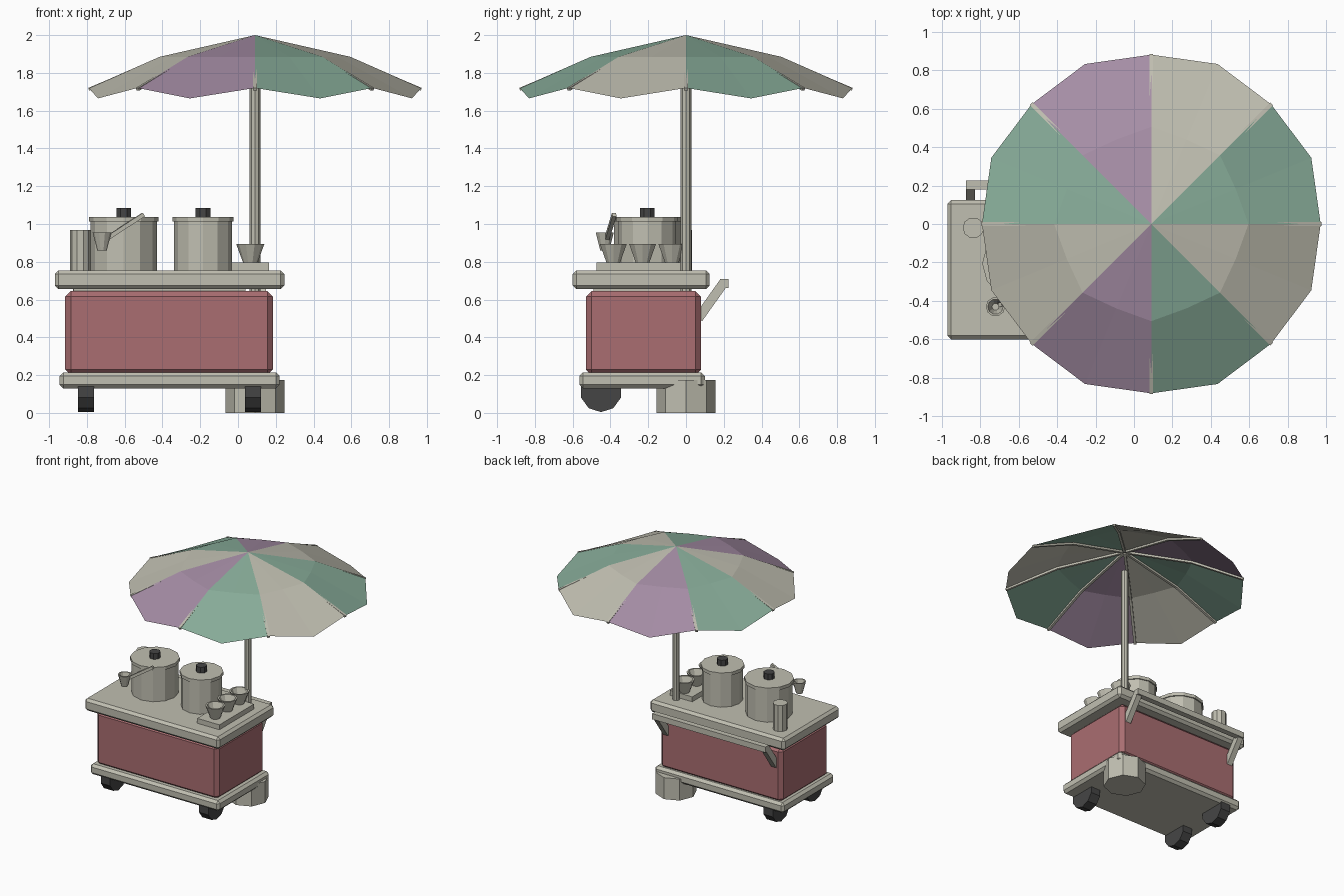
import bpy, bmesh, math
from mathutils import Vector

if "Cube" in bpy.data.objects:
    bpy.data.objects.remove(bpy.data.objects["Cube"])


def mat(name, rgb):
    m = bpy.data.materials.new(name)
    m.diffuse_color = (*rgb, 1)
    m.use_nodes = True
    m.node_tree.nodes["Principled BSDF"].inputs["Base Color"].default_value = m.diffuse_color
    return m


CREAM = mat("cream", (0.53, 0.52, 0.44))
RED = mat("dusty red", (0.40, 0.155, 0.165))
GREEN = mat("sage green", (0.245, 0.415, 0.32))
PURPLE = mat("muted purple", (0.375, 0.265, 0.375))
DARK = mat("charcoal", (0.06, 0.06, 0.06))


def finish(name, bm, *mats):
    bmesh.ops.recalc_face_normals(bm, faces=bm.faces)
    me = bpy.data.meshes.new(name)
    bm.to_mesh(me)
    bm.free()
    for m in mats:
        me.materials.append(m)
    ob = bpy.data.objects.new(name, me)
    bpy.context.collection.objects.link(ob)
    return ob


def box(name, lo, hi, m, bevel=0.0):
    bm = bmesh.new()
    bmesh.ops.create_cube(bm, size=1)
    for v in bm.verts:
        v.co = [lo[i] + (v.co[i] + 0.5) * (hi[i] - lo[i]) for i in range(3)]
    if bevel:
        bmesh.ops.bevel(bm, geom=bm.edges[:], offset=bevel, segments=1, affect='EDGES')
    return finish(name, bm, m)


def lathe(name, profile, sides, m, at, axis='Z', turn=0.0):
    """Revolve (radius, height) points; radius 0 closes to a point."""
    bm = bmesh.new()
    rings = []
    for r, h in profile:
        ring = []
        for i in range(sides if r else 1):
            a = turn + math.tau * i / sides
            p = (r * math.cos(a), r * math.sin(a), h)
            if axis == 'X':
                p = (p[2], p[0], p[1])
            ring.append(bm.verts.new(Vector(p) + Vector(at)))
        rings.append(ring)
    for a, b in zip(rings, rings[1:]):
        for i in range(sides):
            j = (i + 1) % sides
            vs = [a[i % len(a)], a[j % len(a)], b[j % len(b)], b[i % len(b)]]
            bm.faces.new(list(dict.fromkeys(vs)))
    return finish(name, bm, m)


def cylinder(name, r, z0, z1, sides, m, at, axis='Z', turn=0.0):
    return lathe(name, [(0, z0), (r, z0), (r, z1), (0, z1)], sides, m, at, axis, turn)


def bar(name, points, w, h, m):
    """Rectangular rod through points that lie in one vertical plane."""
    pts = [Vector(p) for p in points]
    d = pts[-1] - pts[0]
    side = Vector((-d.y, d.x, 0)).normalized() * w / 2
    bm = bmesh.new()
    rings = []
    for i, p in enumerate(pts):
        t = (pts[min(i + 1, len(pts) - 1)] - pts[max(i - 1, 0)]).normalized()
        up = side.normalized().cross(t) * h / 2
        rings.append([bm.verts.new(p + s * side + u * up)
                      for s, u in ((-1, -1), (1, -1), (1, 1), (-1, 1))])
    for a, b in zip(rings, rings[1:]):
        for i in range(4):
            j = (i + 1) % 4
            bm.faces.new((a[i], a[j], b[j], b[i]))
    bm.faces.new(rings[0])
    bm.faces.new(rings[-1])
    return finish(name, bm, m)


# Cart body
box("base_plate", (-0.945, -0.565, 0.13), (0.22, 0.1, 0.215), CREAM, 0.02)
box("cabinet", (-0.915, -0.53, 0.2), (0.185, 0.08, 0.645), RED, 0.03)
box("cabinet_core", (-0.87, -0.49, 0.63), (0.04, 0.03, 0.67), CREAM)
box("countertop", (-0.97, -0.6, 0.655), (0.245, 0.125, 0.755), CREAM, 0.02)

# Wheels
for i, (x, y) in enumerate(((-0.805, -0.45), (0.08, -0.45), (-0.805, -0.015), (0.08, -0.015))):
    cylinder(f"wheel_{i}", 0.111, -0.042, 0.042, 10, DARK, (x, y, 0.115), 'X', math.pi / 10)

# Push handle on the back
for i, x in enumerate((-0.85, 0.125)):
    bar(f"handle_arm_{i}", [(x, 0.065, 0.50), (x, 0.20, 0.69)], 0.045, 0.05, CREAM)
box("handle_bar", (-0.873, 0.18, 0.662), (0.148, 0.225, 0.708), CREAM)

# Umbrella stand and pole
CX = 0.09
cylinder("umbrella_stand", 0.155, 0, 0.175, 8, CREAM, (CX, 0, 0))
cylinder("umbrella_pole", 0.028, 0.17, 1.82, 8, CREAM, (CX, 0, 0))

# Canopy: eight two-part panels, with scalloped outer rim
bm = bmesh.new()
top = bm.verts.new((CX, 0, 2.0))
inner, outer = [], []
for i in range(16):
    a = math.tau * i / 16
    rib = i % 2 == 0
    for ring, r, z in ((inner, 0.505 if rib else 0.475, 1.885),
                       (outer, 0.88 if rib else 0.90, 1.72 if rib else 1.665)):
        ring.append(bm.verts.new((CX + r * math.cos(a), r * math.sin(a), z)))
for i in range(16):
    j = (i + 1) % 16
    for f in (bm.faces.new((top, inner[i], inner[j])),
              bm.faces.new((inner[i], outer[i], outer[j], inner[j]))):
        f.material_index = (i // 2) % 3
finish("canopy", bm, GREEN, CREAM, PURPLE)

# Ribs under the canopy
for k in range(8):
    c, s = math.cos(k * math.tau / 8), math.sin(k * math.tau / 8)
    bar(f"canopy_rib_{k}", [(CX + r * c, r * s, z) for r, z in
                            ((0.015, 1.983), (0.5, 1.874), (0.88, 1.713))], 0.02, 0.016, CREAM)

# Pots with lids and knobs
for name, x, r in (("large_pot", -0.605, 0.175), ("small_pot", -0.185, 0.153)):
    at = (x, -0.205, 0)
    cylinder(name, r, 0.75, 1.015, 12, CREAM, at)
    cylinder(name + "_lid", r + 0.009, 1.012, 1.038, 12, CREAM, at)
    cylinder(name + "_knob", 0.042, 1.035, 1.085, 8, DARK, at, 'Z', math.pi / 8)

# Tall canister
cylinder("canister", 0.055, 0.75, 0.967, 10, CREAM, (-0.835, -0.02, 0))

# Ladle
lathe("ladle_cup", [(0, 0.86), (0.025, 0.86), (0.05, 0.955), (0.04, 0.955), (0.018, 0.88), (0, 0.88)],
      10, CREAM, (-0.72, -0.43, 0))
bar("ladle_handle", [(-0.70, -0.42, 0.92), (-0.5, -0.38, 1.05)], 0.022, 0.022, CREAM)

# Tray with three bowls
box("tray", (-0.035, -0.475, 0.75), (0.165, -0.03, 0.795), CREAM)
for i in range(3):
    lathe(f"bowl_{i}", [(0, 0.79), (0.036, 0.79), (0.075, 0.895), (0.062, 0.895), (0.03, 0.82), (0, 0.82)],
          10, CREAM, (0.065, -0.385 + 0.155 * i, 0))
